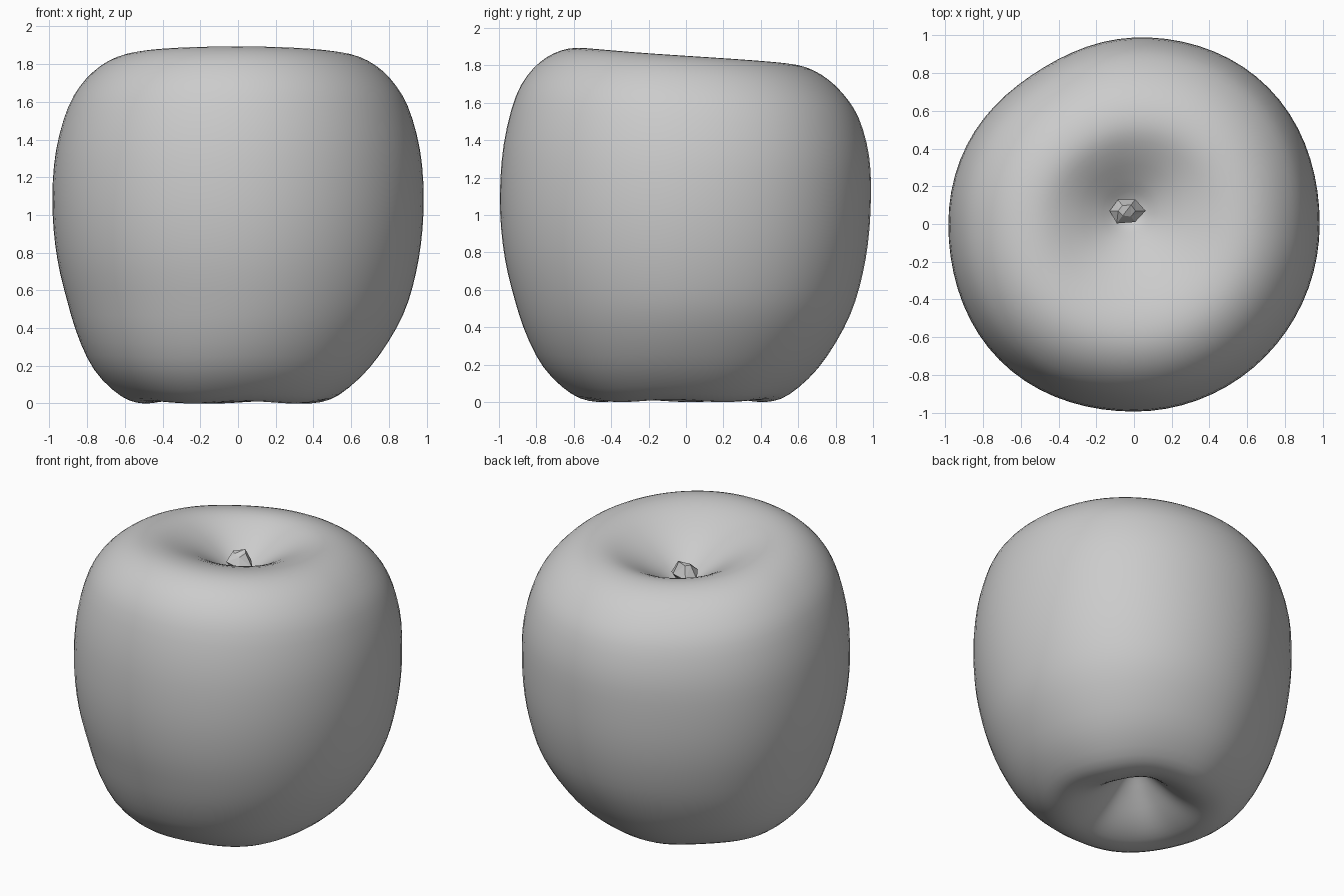
import bpy, bmesh, math, random
from mathutils import Vector

random.seed(4)
cube = bpy.data.objects.get("Cube")
if cube:
    bpy.data.objects.remove(cube, do_unlink=True)

grey = bpy.data.materials.new("plain_grey")
grey.use_nodes = True
grey.diffuse_color = (0.6, 0.6, 0.6, 1)
grey.node_tree.nodes["Principled BSDF"].inputs["Base Color"].default_value = (0.6, 0.6, 0.6, 1)


def make_object(name, bm):
    bmesh.ops.recalc_face_normals(bm, faces=bm.faces)
    mesh = bpy.data.meshes.new(name)
    bm.to_mesh(mesh)
    bm.free()
    mesh.materials.append(grey)
    obj = bpy.data.objects.new(name, mesh)
    bpy.context.collection.objects.link(obj)
    return obj


def smoothstep(a, b, t):
    t = min(max((t - a) / (b - a), 0), 1)
    return t * t * (3 - 2 * t)


def spline(points, steps):
    """Smooth curve through the profile points."""
    pts = [Vector(p) for p in points]
    pts = [2 * pts[0] - pts[1]] + pts + [2 * pts[-1] - pts[-2]]
    out = []
    for a, b, c, d in zip(pts, pts[1:], pts[2:], pts[3:]):
        for i in range(steps):
            t = i / steps
            out.append(0.5 * (2 * b + (c - a) * t + (2 * a - 5 * b + 4 * c - d) * t ** 2
                              + (3 * b - a - 3 * c + d) * t ** 3))
    return out + [pts[-2]]


# Half profile (radius, height) from the bottom hollow to the stem hollow
profile = spline([
    (0, 0.29), (0.05, 0.275), (0.13, 0.2), (0.24, 0.1), (0.35, 0.035), (0.46, 0.012),
    (0.58, 0.05), (0.73, 0.19), (0.85, 0.4), (0.925, 0.62), (0.97, 0.85), (0.985, 1.1),
    (0.965, 1.35), (0.9, 1.58), (0.81, 1.72), (0.7, 1.81), (0.58, 1.85), (0.45, 1.84),
    (0.3, 1.775), (0.17, 1.69), (0.08, 1.62), (0, 1.58)], 3)


def fruit_point(r, z, angle):
    """Revolved point with a tilted top, uneven girth and off-centre hollows."""
    top = smoothstep(1.0, 1.8, z)
    foot = 1 - smoothstep(0.05, 0.6, z)
    inner = top * (1 - smoothstep(0.1, 0.6, r))
    dent = math.exp(-((angle - math.radians(122)) / 0.45) ** 2)
    diagonal = max(0, math.sin(2 * angle)) ** 2
    back = max(0, math.sin(angle))
    rad = r * (1 - 0.035 * dent + 0.025 * diagonal + 0.03 * back * top)
    x, y = rad * math.cos(angle), 1.01 * rad * math.sin(angle)
    shoulder = max(0, math.cos(angle - math.radians(50))) ** 2 * top * smoothstep(0.2, 0.6, r)
    lobes = math.cos(5 * angle + 0.6) * foot * smoothstep(0.05, 0.3, r)
    return (x - 0.03 * inner - 0.04 * foot, y + 0.07 * inner - 0.03 * foot,
            z - 0.085 * y * top + 0.012 * shoulder + 0.006 * lobes)


# Fruit body
SIDES = 72
bm = bmesh.new()
rings = [[bm.verts.new(fruit_point(p.x, p.y, math.tau * i / SIDES)) for i in range(SIDES)]
         for p in profile[1:-1]]
for low, high in zip(rings, rings[1:]):
    for i in range(SIDES):
        j = (i + 1) % SIDES
        bm.faces.new((low[i], low[j], high[j], high[i]))
for p, ring in ((profile[0], rings[0]), (profile[-1], rings[-1])):
    tip = bm.verts.new(fruit_point(0, p.y, 0))
    for i in range(SIDES):
        bm.faces.new((ring[i], ring[(i + 1) % SIDES], tip))
floor = min(v.co.z for v in bm.verts)
bmesh.ops.translate(bm, verts=bm.verts, vec=(0, 0, -floor))
for f in bm.faces:
    f.smooth = True
make_object("fruit_body", bm)

# Short, broken, faceted stem flaring upwards
bm = bmesh.new()
rings = []
for radius, height in ((0.035, 1.55), (0.055, 1.61), (0.095, 1.66), (0.045, 1.73)):
    ring = []
    for i in range(6):
        a = math.tau * i / 6
        k = radius * random.uniform(0.8, 1.1)
        ring.append(bm.verts.new((-0.04 + k * math.cos(a), 0.07 + 0.75 * k * math.sin(a),
                                  height + random.uniform(-0.02, 0.02))))
    rings.append(ring)
for low, high in zip(rings, rings[1:]):
    for i in range(6):
        j = (i + 1) % 6
        bm.faces.new((low[i], low[j], high[j], high[i]))
bm.faces.new(rings[0])
bm.faces.new(rings[-1])
bmesh.ops.triangulate(bm, faces=bm.faces)
make_object("stem", bm)
